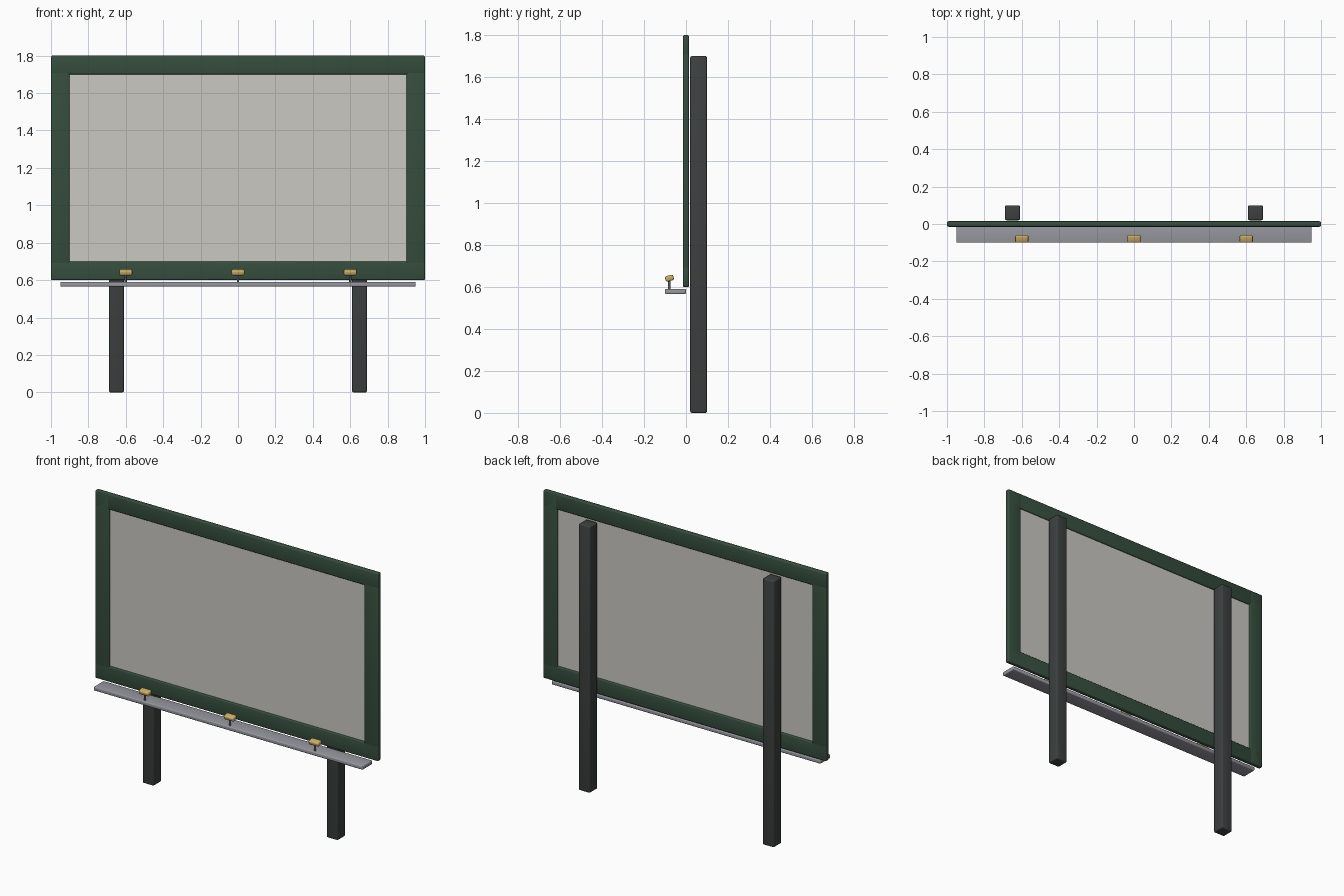
import bpy, bmesh, math

if "Cube" in bpy.data.objects:
    bpy.data.objects.remove(bpy.data.objects["Cube"])


def material(name, rgb):
    m = bpy.data.materials.new(name)
    m.diffuse_color = (*rgb, 1)
    m.use_nodes = True
    m.node_tree.nodes["Principled BSDF"].inputs["Base Color"].default_value = m.diffuse_color
    return m


GREEN = material("dark green", (0.036, 0.075, 0.047))
PANEL = material("warm light grey", (0.60, 0.58, 0.54))
POST = material("charcoal", (0.047, 0.052, 0.052))
METAL = material("metal grey", (0.31, 0.31, 0.35))
STEEL = material("dark steel", (0.12, 0.12, 0.13))
GOLD = material("brass", (0.60, 0.42, 0.14))


def finish(name, bm, mat, smooth=True):
    me = bpy.data.meshes.new(name)
    bm.to_mesh(me)
    bm.free()
    me.materials.append(mat)
    for p in me.polygons:
        p.use_smooth = smooth
    ob = bpy.data.objects.new(name, me)
    bpy.context.collection.objects.link(ob)
    return ob


def box(name, lo, hi, mat, bevel=0.0, segments=3):
    """Box between two corners, with softly rounded edges."""
    bm = bmesh.new()
    bmesh.ops.create_cube(bm, size=1)
    for v in bm.verts:
        v.co = [(a + b) / 2 + c * (b - a) for a, b, c in zip(lo, hi, v.co)]
    if bevel:
        bmesh.ops.bevel(bm, geom=bm.edges[:], offset=bevel, segments=segments,
                        profile=0.5, affect='EDGES')
    return finish(name, bm, mat, smooth=bevel > 0)


# Board surface, set inside the frame
box("board_panel", (-0.91, -0.005, 0.69), (0.91, 0.005, 1.71), PANEL)

# Frame rails and stiles
for name, z in (("bottom_rail", 0.6), ("top_rail", 1.7)):
    box(name, (-1, -0.015, z), (1, 0.015, z + 0.1), GREEN, 0.008)
for name, x in (("left_stile", -1), ("right_stile", 0.9)):
    box(name, (x, -0.015, 0.6), (x + 0.1, 0.015, 1.8), GREEN, 0.008)

# Rear posts
for name, x in (("left_post", -0.65), ("right_post", 0.65)):
    box(name, (x - 0.04, 0.02, 0), (x + 0.04, 0.1, 1.7), POST, 0.008)

# Ledge under the board
box("ledge", (-0.95, -0.1, 0.566), (0.95, 0, 0.59), METAL, 0.005)

# Clips on short stems, tilted slightly
for i, x in enumerate((-0.6, 0, 0.6), 1):
    bm = bmesh.new()
    bmesh.ops.create_cone(bm, cap_ends=True, segments=16, radius1=0.006,
                          radius2=0.006, depth=0.05)
    bmesh.ops.translate(bm, verts=bm.verts, vec=(x, -0.08, 0.61))
    stem = finish(f"clip_stem_{i}", bm, STEEL)
    stem.data.set_sharp_from_angle(angle=math.radians(40))
    clip = box(f"clip_{i}", (-0.035, -0.02, -0.0135), (0.035, 0.02, 0.0135), GOLD, 0.008)
    clip.location = (x, -0.079, 0.642)
    clip.rotation_euler.x = math.radians(15)
